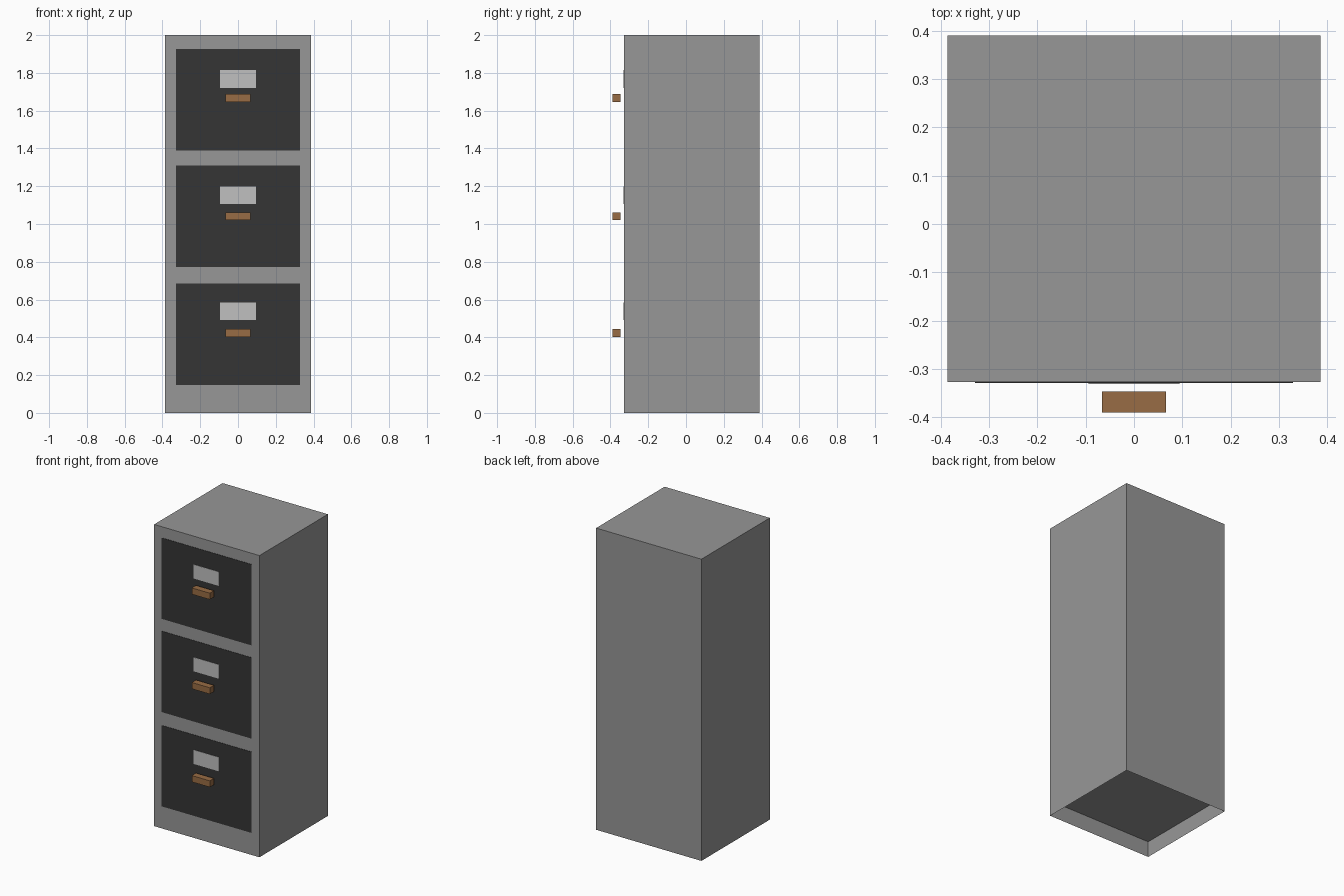
import bpy
import bmesh

cube = bpy.data.objects.get("Cube")
if cube:
    bpy.data.objects.remove(cube, do_unlink=True)


def material(name, rgb):
    mat = bpy.data.materials.new(name)
    mat.use_nodes = True
    mat.diffuse_color = (*rgb, 1)
    mat.node_tree.nodes["Principled BSDF"].inputs["Base Color"].default_value = (*rgb, 1)
    return mat


GREY = material("cabinet grey", (0.309, 0.309, 0.309))
DARK = material("drawer charcoal", (0.035, 0.035, 0.035))
PALE = material("label pale grey", (0.527, 0.527, 0.527))
BROWN = material("handle brown", (0.314, 0.150, 0.058))


def box(name, mat, x, y, z, raised_floor=None):
    """Box from (min, max) ranges; raised_floor lifts the bottom face inside the walls."""
    bm = bmesh.new()
    bmesh.ops.create_cube(bm, size=1)
    for v in bm.verts:
        v.co = [r[0] if c < 0 else r[1] for c, r in zip(v.co, (x, y, z))]
    if raised_floor is not None:
        bottom = min(bm.faces, key=lambda f: f.calc_center_median().z)
        bmesh.ops.split(bm, geom=[bottom])
        bottom = min(bm.faces, key=lambda f: f.calc_center_median().z)
        for v in bottom.verts:
            v.co.z = raised_floor
    mesh = bpy.data.meshes.new(name)
    bm.to_mesh(mesh)
    bm.free()
    mesh.materials.append(mat)
    obj = bpy.data.objects.new(name, mesh)
    bpy.context.collection.objects.link(obj)
    return obj


# Cabinet shell, hollow under its raised floor
FRONT = -0.327
box("cabinet_body", GREY, (-0.386, 0.386), (FRONT, 0.39), (0, 2), raised_floor=0.105)

# Drawers: front plate, label plate and handle bar (bottom heights of each)
drawers = {
    "lower": (0.147, 0.492, 0.403),
    "middle": (0.772, 1.106, 1.020),
    "upper": (1.390, 1.721, 1.647),
}
for level, (panel_z, label_z, handle_z) in drawers.items():
    box(f"{level}_drawer_front", DARK, (-0.329, 0.329),
        (FRONT - 0.002, FRONT + 0.002), (panel_z, panel_z + 0.537))
    box(f"{level}_label", PALE, (-0.094, 0.094),
        (FRONT - 0.004, FRONT), (label_z, label_z + 0.093))
    box(f"{level}_handle", BROWN, (-0.066, 0.066),
        (-0.39, -0.346), (handle_z, handle_z + 0.042))
